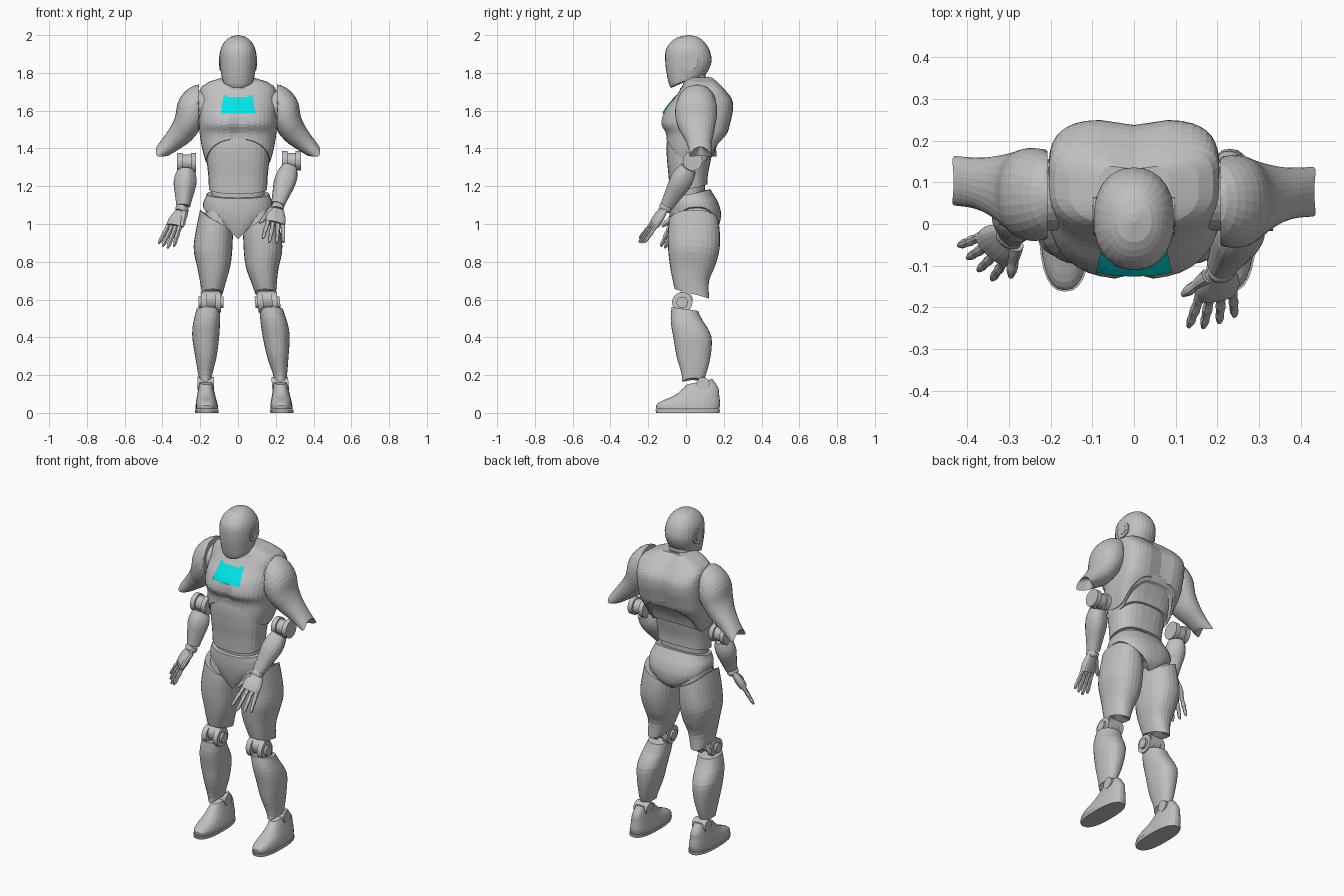
import bpy, bmesh, math
from mathutils import Vector

cube = bpy.data.objects.get("Cube")
if cube:
    bpy.data.objects.remove(cube)


def material(name, rgb):
    m = bpy.data.materials.new(name)
    m.use_nodes = True
    m.diffuse_color = (*rgb, 1)
    m.node_tree.nodes["Principled BSDF"].inputs["Base Color"].default_value = (*rgb, 1)
    return m


GREY = material("plain grey", (0.53, 0.53, 0.53))
TEAL = material("bright cyan", (0.0, 0.8, 0.8))


def finish(name, bm, mat):
    bmesh.ops.recalc_face_normals(bm, faces=bm.faces)
    mesh = bpy.data.meshes.new(name)
    bm.to_mesh(mesh)
    bm.free()
    mesh.materials.append(mat)
    obj = bpy.data.objects.new(name, mesh)
    bpy.context.collection.objects.link(obj)
    return obj


def section(rings, z):
    """Smoothly interpolated extents (x0, x1, y0, y1) at height z."""
    last = len(rings) - 1
    z = min(max(z, rings[0][0]), rings[last][0])
    i = max(k for k in range(last) if rings[k][0] <= z)
    a, b = rings[i], rings[i + 1]
    before, after = rings[max(i - 1, 0)], rings[min(i + 2, last)]
    h = b[0] - a[0]
    t = (z - a[0]) / h
    out = []
    for k in range(1, len(a)):
        ma = (b[k] - before[k]) / (b[0] - before[0]) * h
        mb = (after[k] - a[k]) / (after[0] - a[0]) * h
        out.append(a[k] + t * ma + t * t * (3 * (b[k] - a[k]) - 2 * ma - mb)
                   + t ** 3 * (2 * (a[k] - b[k]) + ma + mb))
    return out


def loft(name, rings, at=Vector, low=None, high=None, n=28, rows=14, p=2.4, back_p=None,
         push=None, dips=(0, 0)):
    """Skin through superellipse rings (z, x0, x1, y0, y1); low and high trim its ends by angle."""
    low = low or (lambda a: rings[0][0])
    high = high or (lambda a: rings[-1][0])
    bm = bmesh.new()
    grid, ends = [], []
    for r in range(rows + 1):
        line = []
        for k in range(n):
            a = math.tau * k / n
            z = low(a) + (high(a) - low(a)) * r / rows
            x0, x1, y0, y1 = section(rings, z)
            e = 2 / (back_p if back_p and math.sin(a) > 0 else p)
            cx, cy = (math.copysign(abs(v) ** e, v) for v in (math.cos(a), math.sin(a)))
            v = Vector(((x0 + x1 + (x1 - x0) * cx) / 2, (y0 + y1 + (y1 - y0) * cy) / 2, z))
            line.append(push(v) if push else v)
        if r in (0, rows):
            mid = sum(line, Vector()) / n
            mid.z += dips[r > 0]
            ends.append(bm.verts.new(at(mid)))
        grid.append([bm.verts.new(at(v)) for v in line])
    for k in range(n):
        j = (k + 1) % n
        for lo, hi in zip(grid, grid[1:]):
            bm.faces.new((lo[k], lo[j], hi[j], hi[k]))
        bm.faces.new((ends[0], grid[0][j], grid[0][k]))
        bm.faces.new((ends[1], grid[-1][k], grid[-1][j]))
    return finish(name, bm, GREY)


def wide(rows, grow=0):
    """Rings symmetric in x, from (z, half width, front, back)."""
    return [(z, -w - grow, w + grow, f - grow, b + grow) for z, w, f, b in rows]


def frame(origin, end, across):
    """Placement with local z running from origin to end."""
    o = Vector(origin)
    zax = (Vector(end) - o).normalized()
    xax = Vector(across)
    xax = (xax - zax * xax.dot(zax)).normalized()
    yax = zax.cross(xax)
    return lambda v: o + xax * v[0] + yax * v[1] + zax * v[2]


def disc(name, centre, r, half, side):
    """Round joint plate whose axis lies along x."""
    c = Vector(centre)
    f = frame(c, c + Vector((1, 0, 0)), (0, 1, 0))
    ring = (-r, r, -r, r)
    return loft(name, [(-half, *ring), (half, *ring)], lambda v: side(f(v)), rows=1, p=2, n=24)


# Head and neck
head = wide([(1.72, .055, -.08, .03), (1.74, .075, -.09, .06), (1.8, .09, -.103, .11),
             (1.86, .097, -.11, .135), (1.92, .093, -.107, .125), (1.96, .075, -.083, .1),
             (1.985, .05, -.05, .073), (1.996, .027, -.02, .045), (2.0, .008, .005, .025)])
loft("head", head, low=lambda a: 1.755 + .035 * math.sin(a), p=2.2, rows=24)
loft("neck", wide([(1.64, .075, -.01, .13), (1.74, .066, -.005, .11), (1.82, .065, -.01, .1)]))
for lift, grow in ((0, .012), (.03, 0)):
    loft("neck_collar", wide([(1.66, .078, -.035, .13), (1.8, .075, -.025, .12)], grow), rows=2,
         low=lambda a: 1.695 + lift + .03 * math.sin(a), high=lambda a: 1.72 + lift + .03 * math.sin(a))

# Chest shell, arched open at front and back, with an inset rim
chest = [(1.3, .162, -.09, .135), (1.4, .19, -.105, .17), (1.48, .203, -.108, .22),
         (1.53, .207, -.133, .235), (1.6, .207, -.112, .25), (1.66, .205, -.066, .245),
         (1.72, .198, -.025, .2), (1.755, .15, -.01, .165), (1.775, .085, .0, .145)]
shell = wide(chest)


def cleave(v):
    """Groove between the pectorals and along the spine."""
    if v.y < 0:
        fade = min(1, max(0, (1.59 - v.z) / .05))
        v.y += .014 * fade * math.exp(-(v.x / .025) ** 2)
    elif v.y > .1:
        v.y -= .014 * math.exp(-(v.x / .05) ** 2)
    return v


def chest_hem(a):
    s = math.sin(a)
    return 1.325 + (.125 * (-s) ** 1.6 if s < 0 else .165 * s ** 2.5)


loft("chest", shell, low=chest_hem, n=40, rows=20, p=2.5, back_p=4, push=cleave)
loft("chest_rim", wide(chest, -.006), low=lambda a: chest_hem(a) - .016,
     high=lambda a: chest_hem(a) + .02, n=40, rows=3, p=2.5, back_p=4)
loft("lower_back", wide([(1.3, .15, -.03, .13), (1.4, .178, -.03, .158), (1.5, .19, -.03, .212),
                         (1.56, .19, -.03, .22)]), low=lambda a: 1.31 + .05 * abs(math.sin(a)), p=2.8)

# Cyan chest plate, laid over the shell and notched below the collar
bm = bmesh.new()
cols, steps = 12, 6
plate = []
for r in range(steps + 1):
    t = r / steps
    for k in range(cols + 1):
        u = 2 * k / cols - 1
        x = u * (.092 - .016 * t)
        z = 1.585 + t * (.097 - .01 * (abs(u) < .7))
        x0, x1, y0, y1 = section(shell, z)
        y = (y0 + y1) / 2 - (y1 - y0) / 2 * (1 - abs(x / x1) ** 2.5) ** (1 / 2.5)
        plate.append(bm.verts.new((x, y - .006, z)))
for r in range(steps):
    for k in range(cols):
        i = r * (cols + 1) + k
        bm.faces.new((plate[i], plate[i + 1], plate[i + cols + 2], plate[i + cols + 1]))
finish("chest_plate", bm, TEAL)

# Midriff, waist and pelvis
loft("midriff", wide([(1.15, .153, -.088, .115), (1.25, .157, -.092, .115), (1.33, .165, -.1, .13),
                      (1.42, .17, -.103, .15), (1.5, .16, -.09, .18)]),
     low=lambda a: 1.185 + .025 * math.sin(a), p=2.6)
loft("waist", wide([(1.1, .14, -.07, .1), (1.25, .142, -.078, .1)]), rows=2)
loft("pelvis", wide([(.92, .045, -.055, .08), (.98, .11, -.075, .165), (1.05, .178, -.088, .185),
                     (1.11, .184, -.09, .172), (1.15, .168, -.088, .15), (1.19, .158, -.085, .125)]),
     low=lambda a: .92 + .17 * abs(math.cos(a)) ** 1.5 + .03 * max(0, math.sin(a)),
     high=lambda a: 1.16 + .025 * math.sin(a), n=36)


def left(v):
    """The left leg is spread slightly wider toward the foot."""
    return Vector((v[0] + .09 * max(0, .75 - v[2]), v[1], v[2]))


def right(v):
    return Vector((-v[0], v[1], v[2]))


def plain(v):
    return Vector(v)


# Legs
thigh = [(.6, .09, .185, -.045, .122), (.7, .062, .202, -.07, .122), (.78, .04, .218, -.085, .155),
         (.87, .03, .235, -.095, .178), (.97, .03, .222, -.095, .178), (1.1, .06, .195, -.08, .16)]
hip = [(.9, .035, .17, -.07, .15), (1.0, .03, .18, -.075, .155), (1.1, .05, .165, -.06, .14)]
shin = [(.16, .145, .2, -.02, .085), (.2, .137, .21, -.022, .105), (.3, .113, .227, -.05, .13),
        (.4, .1, .242, -.067, .135), (.46, .096, .24, -.078, .108), (.5, .095, .232, -.081, .082),
        (.57, .095, .215, -.075, .05)]
foot = [(.02, .106, .224, -.155, .175), (.04, .107, .224, -.158, .18), (.06, .112, .222, -.135, .18),
        (.09, .12, .217, -.065, .176), (.13, .13, .21, -.015, .172), (.18, .14, .2, .03, .14)]
for label, side in (("left", left), ("right", right)):
    loft(label + "_thigh", thigh, side, p=2.3, low=lambda a: .63 - .025 * math.sin(a),
         high=lambda a: 1.02 + .055 * math.cos(a), dips=(.04, 0))
    loft(label + "_hip_core", hip, side, rows=6)
    loft(label + "_shin", shin, side, p=2.3, low=lambda a: .165 + .02 * math.cos(a) ** 2,
         high=lambda a: .55 - .01 * math.sin(a))
    loft(label + "_foot", foot, side, p=2.5, high=lambda a: .165 + .015 * math.sin(a))
    loft(label + "_sole", [(0, .104, .226, -.158, .178), (.018, .102, .228, -.162, .18)], side, rows=1, p=2.5)
    disc(label + "_ankle_pin", (.17, .09, .155), .034, .044, side)
    disc(label + "_knee_axle", (.142, -.02, .585), .03, .066, side)
    disc(label + "_knee_core", (.142, -.01, .6), .045, .045, side)
    for x in (.104, .18):
        disc(label + "_knee_disc", (x, -.02, .585), .054, .015, side)

# Upper arms with scooped elbow ends, shoulder sockets and ear discs
upper_arm = [(-.075, -.02, .03, .03, .09), (-.045, -.07, .062, -.02, .135), (.02, -.1, .082, -.05, .16),
             (.08, -.107, .076, -.058, .165), (.15, -.104, .042, -.045, .155),
             (.21, -.098, .03, -.018, .145), (.29, -.07, .027, .01, .135), (.4, -.025, .026, .02, .138)]
for label, side, back in (("left", plain, 0), ("right", right, .03)):
    def arm(v):
        x = .21 + .8 * v[0] + .6 * v[2]
        return side((max(x, .207), v[1] + back * (.5 + v[2]), 1.66 + .6 * v[0] - .8 * v[2]))
    loft(label + "_upper_arm", upper_arm, arm, high=lambda a: .335 + .035 * math.sin(a) ** 2,
         dips=(0, -.05), rows=18, p=2.1)
    disc(label + "_shoulder_socket", (.2, .07, 1.62), .085, .02, side)
    disc(label + "_ear_disc", (.09, .02, 1.86), .045, .008, side)
    disc(label + "_ear_cap", (.094, .02, 1.86), .026, .007, side)


def tube(name, length, widths, at, flat=1, n=20):
    """Tapered limb segment from evenly spaced half widths."""
    rings = [(length * i / (len(widths) - 1), -w, w, -w * flat, w * flat) for i, w in enumerate(widths)]
    return loft(name, rings, at, n=n, rows=10)


# Forearms and hands
poses = (("left", (.283, .035, 1.335), (.21, -.1, 1.1), (.182, -.24, .89), (1, .35, 0)),
         ("right", (-.272, .05, 1.325), (-.29, -.02, 1.09), (-.395, -.105, .87), (-.75, .65, 0)))
for label, elbow, wrist, tip, across in poses:
    reach = (Vector(wrist) - Vector(elbow)).length
    tube(label + "_forearm", reach - .045, (.042, .055, .057, .05, .042, .035),
         frame(Vector(elbow).lerp(Vector(wrist), .16), wrist, across))
    x, y, z = elbow
    disc(label + "_elbow_core", (x, y, z), .042, .045, plain)
    for dx in (-.036, .036):
        disc(label + "_elbow_disc", (x + dx, y, z), .052, .014, plain)
    hand = frame(wrist, tip, across)
    tube(label + "_wrist", .03, (.03, .034, .03), hand)
    tube(label + "_palm", .105, (.032, .045, .054, .052), frame(hand((0, 0, .015)), tip, across), .45)
    for i in range(4):
        u = (i - 1.5) / 1.5
        tube(label + "_finger", .145 - .02 * abs(u + .2), (.0125, .0125, .01, .0122, .0095, .0105, .005),
             frame(hand((u * .039, 0, .108)), hand((u * .06, .008, .25)), across), n=10)
    tube(label + "_thumb", .105, (.018, .016, .012, .013, .006),
         frame(hand((-.03, 0, .035)), hand((-.085, -.02, .14)), across), n=10)
